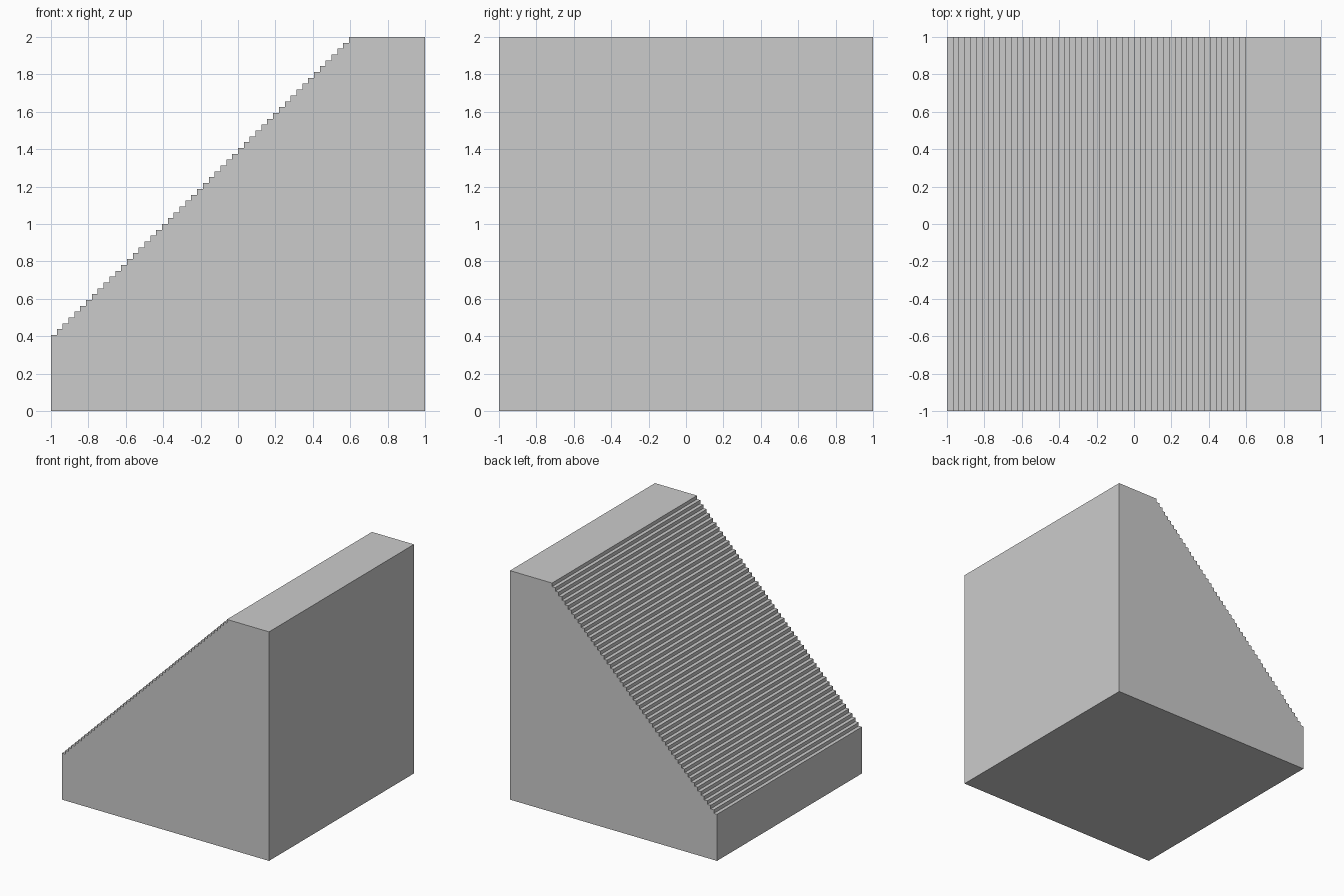
import bpy, bmesh

if "Cube" in bpy.data.objects:
    bpy.data.objects.remove(bpy.data.objects["Cube"])

CELL = 2 / 64      # tread depth and riser height
BASE = 13          # height of the lowest tread, in cells
STEPS = 51         # treads below the top landing

# Side profile: flat base, tall back, landing, then the fine staircase
profile = [(-1, 0), (1, 0), (1, 2)]
for i in range(STEPS, 0, -1):
    x = -1 + i * CELL
    profile += [(x, (BASE + i) * CELL), (x, (BASE + i - 1) * CELL)]
profile.append((-1, BASE * CELL))

# Extrude the profile across the full depth
bm = bmesh.new()
face = bm.faces.new([bm.verts.new((x, -1, z)) for x, z in profile])
ext = bmesh.ops.extrude_face_region(bm, geom=[face])
verts = [g for g in ext["geom"] if isinstance(g, bmesh.types.BMVert)]
bmesh.ops.translate(bm, verts=verts, vec=(0, 2, 0))
bmesh.ops.recalc_face_normals(bm, faces=bm.faces)

mesh = bpy.data.meshes.new("stepped_ramp")
bm.to_mesh(mesh)
bm.free()
bpy.context.collection.objects.link(bpy.data.objects.new("stepped_ramp", mesh))
